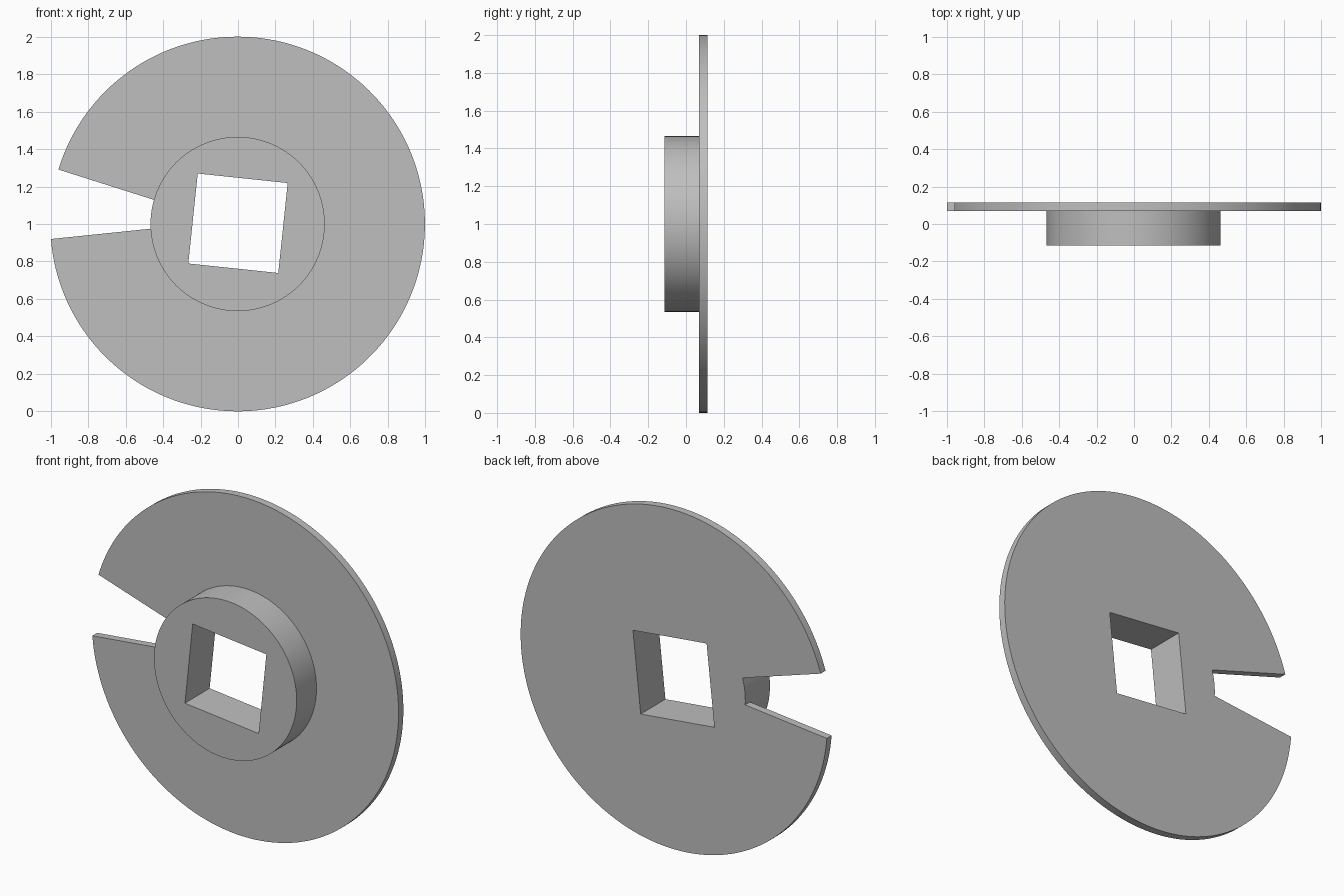
import bpy
import bmesh
from math import cos, sin, radians
from mathutils import Matrix, Vector

CENTRE = Vector((-0.002, 0, 1.0))
FRONT, JOINT, BACK = -0.115, 0.07, 0.115
DISC_R, HUB_R = 1.0, 0.465
HOLE_SIDE, HOLE_TURN = 0.483, radians(6)

if "Cube" in bpy.data.objects:
    bpy.data.objects.remove(bpy.data.objects["Cube"])

grey = bpy.data.materials.new("plain_grey")
grey.use_nodes = True
grey.diffuse_color = (0.52, 0.52, 0.52, 1)
grey.node_tree.nodes["Principled BSDF"].inputs["Base Color"].default_value = grey.diffuse_color


def arc(radius, start, end, steps):
    """Points (x, z) on an arc, angles in degrees."""
    angles = [radians(start + (end - start) * i / steps) for i in range(steps + 1)]
    return [(radius * cos(a), radius * sin(a)) for a in angles]


def prism(name, outline, y0, y1):
    """Extrude an (x, z) outline along y."""
    bm = bmesh.new()
    face = bm.faces.new([bm.verts.new((x, y0, z)) for x, z in outline])
    side = bmesh.ops.extrude_face_region(bm, geom=[face])["geom"]
    moved = [v for v in side if isinstance(v, bmesh.types.BMVert)]
    bmesh.ops.translate(bm, verts=moved, vec=(0, y1 - y0, 0))
    bmesh.ops.recalc_face_normals(bm, faces=bm.faces)
    bmesh.ops.translate(bm, verts=bm.verts, vec=CENTRE)
    mesh = bpy.data.meshes.new(name)
    bm.to_mesh(mesh)
    bm.free()
    mesh.materials.append(grey)
    obj = bpy.data.objects.new(name, mesh)
    bpy.context.collection.objects.link(obj)
    return obj


# Thin disc with a tapering slot that ends at the hub
disc = prism("slotted_disc",
             arc(DISC_R, -175.4, 163.1, 144) + arc(HUB_R, 163.9, 183.1, 10),
             JOINT, BACK)

# Raised round hub on the front
hub = prism("hub", arc(HUB_R, 0, 360, 128)[:-1], FRONT, JOINT)

# Slightly turned square hole through both parts
bm = bmesh.new()
bmesh.ops.create_cube(bm, size=1, matrix=Matrix.Translation(CENTRE + Vector((0.002, 0, 0.004)))
                      @ Matrix.Rotation(HOLE_TURN, 4, "Y")
                      @ Matrix.Diagonal((HOLE_SIDE, 1, HOLE_SIDE, 1)))
mesh = bpy.data.meshes.new("hole_cutter")
bm.to_mesh(mesh)
bm.free()
mesh.materials.append(grey)
cutter = bpy.data.objects.new("hole_cutter", mesh)
bpy.context.collection.objects.link(cutter)
cutter.hide_render = True

for part in (disc, hub):
    cut = part.modifiers.new("square_hole", "BOOLEAN")
    cut.operation = "DIFFERENCE"
    cut.solver = "EXACT"
    cut.object = cutter
    bpy.ops.object.select_all(action="DESELECT")
    part.select_set(True)
    bpy.context.view_layer.objects.active = part
    bpy.ops.object.modifier_apply(modifier=cut.name)
    bpy.ops.object.shade_smooth_by_angle(angle=radians(30))
bpy.data.objects.remove(cutter)
